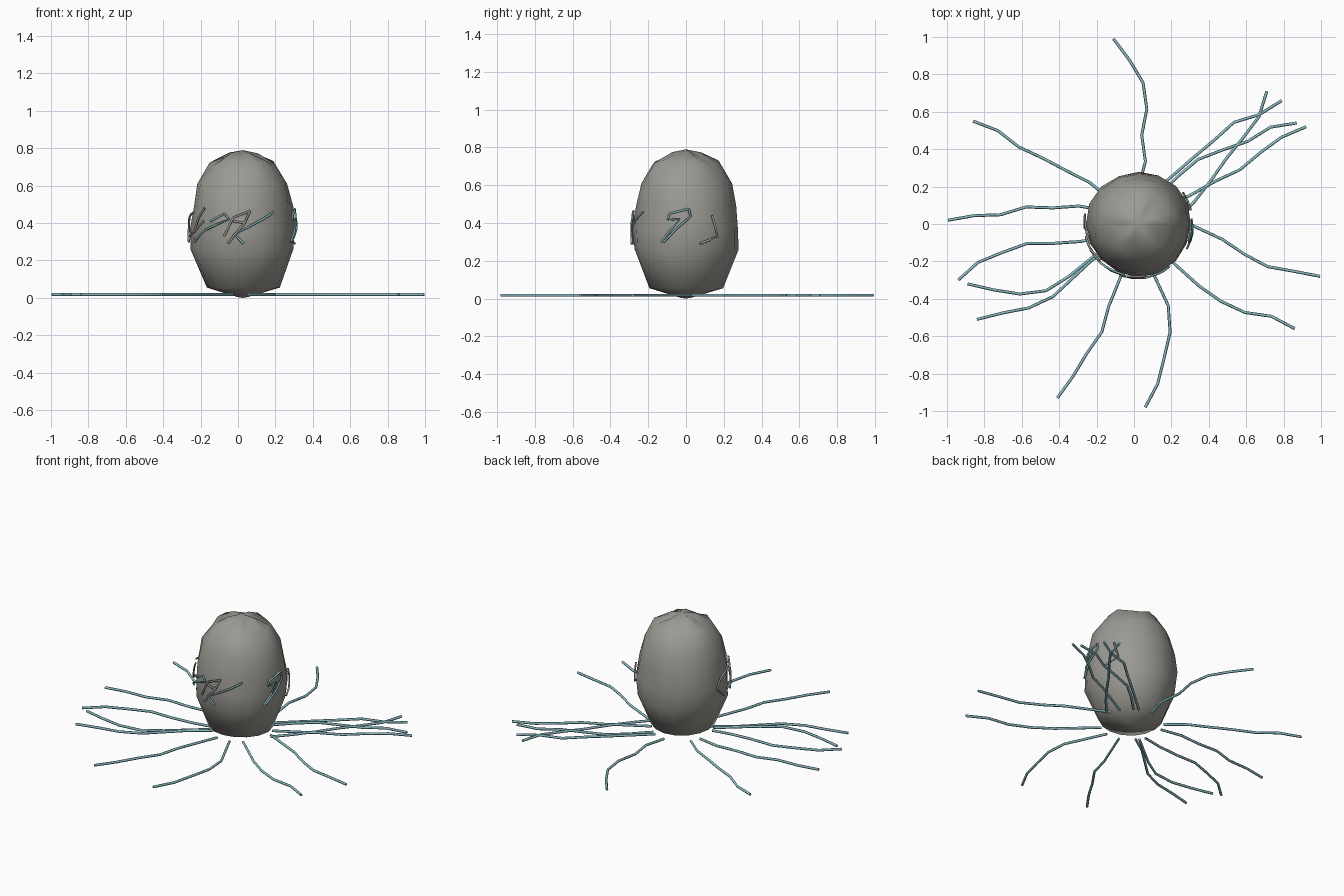
import bpy
import bmesh
from math import sin, cos, radians, pi
from mathutils import Vector

default_cube = bpy.data.objects.get("Cube")
if default_cube:
    bpy.data.objects.remove(default_cube, do_unlink=True)


def make_material(name, colour):
    material = bpy.data.materials.new(name)
    material.use_nodes = True
    material.diffuse_color = (*colour, 1)
    shader = material.node_tree.nodes["Principled BSDF"]
    shader.inputs["Base Color"].default_value = (*colour, 1)
    shader.inputs["Roughness"].default_value = 0.8
    return material


stone_grey = make_material("stone grey", (0.33, 0.32, 0.29))
carving_grey = make_material("carving grey", (0.38, 0.37, 0.34))
vein_teal = make_material("vein teal", (0.26, 0.50, 0.55))

CENTRE_X = 0.025
SEGMENTS = 16
# Stone profile as (radius, height), from the underside to the crown
PROFILE = [(0.03, 0.005), (0.195, 0.055), (0.275, 0.26), (0.28, 0.37),
           (0.265, 0.49), (0.24, 0.61), (0.175, 0.72), (0.08, 0.765)]


def stone_radius(height):
    """Radius of the stone at a height."""
    for (r0, z0), (r1, z1) in zip(PROFILE, PROFILE[1:]):
        if z0 <= height <= z1:
            return r0 + (r1 - r0) * (height - z0) / (z1 - z0)
    return 0


def build_stone():
    bm = bmesh.new()
    rings = []
    for level, (radius, height) in enumerate(PROFILE):
        ring = []
        for i in range(SEGMENTS):
            angle = 2 * pi * i / SEGMENTS
            # gentle weathering, strongest around the crown
            rough = 1 + 0.02 * sin(3 * angle + level * 2)
            dent = 0.012 * sin(5 * angle + level) if level > 5 else 0
            ring.append(bm.verts.new((CENTRE_X + radius * rough * cos(angle),
                                      radius * rough * sin(angle),
                                      height + dent)))
        rings.append(ring)
    for low, high in zip(rings, rings[1:]):
        for i in range(SEGMENTS):
            j = (i + 1) % SEGMENTS
            bm.faces.new((low[i], low[j], high[j], high[i]))
    # close the crown and underside with fans
    for ring, height in ((rings[0], 0), (rings[-1], 0.79)):
        tip = bm.verts.new((CENTRE_X, 0, height))
        for i in range(SEGMENTS):
            bm.faces.new((ring[i], ring[(i + 1) % SEGMENTS], tip))
    bmesh.ops.recalc_face_normals(bm, faces=bm.faces)
    mesh = bpy.data.meshes.new("standing_stone")
    bm.to_mesh(mesh)
    bm.free()
    stone = bpy.data.objects.new("standing_stone", mesh)
    bpy.context.collection.objects.link(stone)
    mesh.materials.append(stone_grey)
    bpy.ops.object.select_all(action="DESELECT")
    bpy.context.view_layer.objects.active = stone
    stone.select_set(True)
    bpy.ops.object.shade_smooth_by_angle(angle=radians(60))


def make_tube(name, paths, thickness, material):
    """Thin tube along one or more open polylines."""
    curve = bpy.data.curves.new(name, "CURVE")
    curve.dimensions = "3D"
    curve.bevel_depth = thickness
    curve.bevel_resolution = 1
    curve.use_fill_caps = True
    for path in paths:
        spline = curve.splines.new("POLY")
        spline.points.add(len(path) - 1)
        for point, position in zip(spline.points, path):
            point.co = (*position, 1)
    curve.materials.append(material)
    tube = bpy.data.objects.new(name, curve)
    bpy.context.collection.objects.link(tube)


build_stone()

# Ground veins: tip position, then headings (degrees) from tip to stone
VEINS = [
    (-0.11, 0.99, 127, 121, 98, 79, 98, 75),
    (-0.86, 0.55, 159, 142, 155, 152, 153, 140),
    (-0.995, 0.02, 190, 182, 197, 178, 184, 170),
    (-0.94, -0.3, 222, 202, 200, 180, 184, 190),
    (-0.89, -0.32, 167, 171, 187, 212, 219, 219),
    (-0.84, -0.51, 194, 191, 205, 223, 223, 214),
    (-0.41, -0.93, 234, 239, 235, 255, 248, 248),
    (0.06, -0.98, 242, 256, 257, 274, 295, 295),
    (0.86, -0.56, 332, 352, 335, 325, 318, 318),
    (0.995, -0.28, 349, 350, 332, 326, 335, 335),
    (0.92, 0.52, 23, 36, 40, 25, 29, 29),
    (0.87, 0.54, 9, 32, 19, 21, 40, 45),
    (0.79, 0.66, 32, 17, 42, 40, 41, 41),
    (0.71, 0.71, 73, 53, 51, 55, 52, 48),
]
STEP = 0.142
for number, (x, y, *headings) in enumerate(VEINS, 1):
    position = Vector((x, y, 0.018))
    path = [position.copy()]
    for heading in headings:
        angle = radians(heading)
        position -= Vector((cos(angle), sin(angle), 0)) * STEP
        path.append(position.copy())
    make_tube(f"ground_vein_{number}", [path], 0.008, vein_teal)

# Carved signs: strokes of (degrees around from the front, height)
SIGNS = {
    "front_right_sign": (vein_teal, [
        [(-63, 0.3), (-45, 0.36), (-15, 0.42), (-20, 0.45), (-37, 0.41)]]),
    "right_sign": (carving_grey, [
        [(-47, 0.48), (-56, 0.43), (-63, 0.35)],
        [(-77, 0.33), (-60, 0.36), (-47, 0.41)]]),
    "far_right_sign": (carving_grey, [
        [(-68, 0.46), (-90, 0.43), (-100, 0.37), (-85, 0.3)]]),
    "front_sign": (carving_grey, [
        [(8, 0.465), (-10, 0.43), (-20, 0.33)],
        [(8, 0.465), (2, 0.40), (-16, 0.29)],
        [(-10, 0.41), (2, 0.40)]]),
    "front_left_sign": (vein_teal, [
        [(36, 0.46), (22, 0.42), (-9, 0.34), (1, 0.29)]]),
    "left_sign": (vein_teal, [
        [(93, 0.475), (72, 0.45), (70, 0.42), (83, 0.42), (63, 0.3)],
        [(93, 0.475), (95, 0.435), (80, 0.37), (66, 0.3)]]),
    "back_left_sign": (carving_grey, [
        [(119, 0.44), (125, 0.33), (105, 0.29)]]),
}


def on_stone(degrees, height):
    angle = radians(degrees)
    radius = stone_radius(height) + 0.012
    return Vector((CENTRE_X + radius * sin(angle),
                   -radius * cos(angle), height))


def wrap_stroke(stroke):
    """Follow the stone between stroke corners."""
    path = [on_stone(*stroke[0])]
    for (a0, z0), (a1, z1) in zip(stroke, stroke[1:]):
        for t in (0.5, 1):
            path.append(on_stone(a0 + (a1 - a0) * t, z0 + (z1 - z0) * t))
    return path


for name, (material, strokes) in SIGNS.items():
    make_tube(name, [wrap_stroke(s) for s in strokes], 0.006, material)
